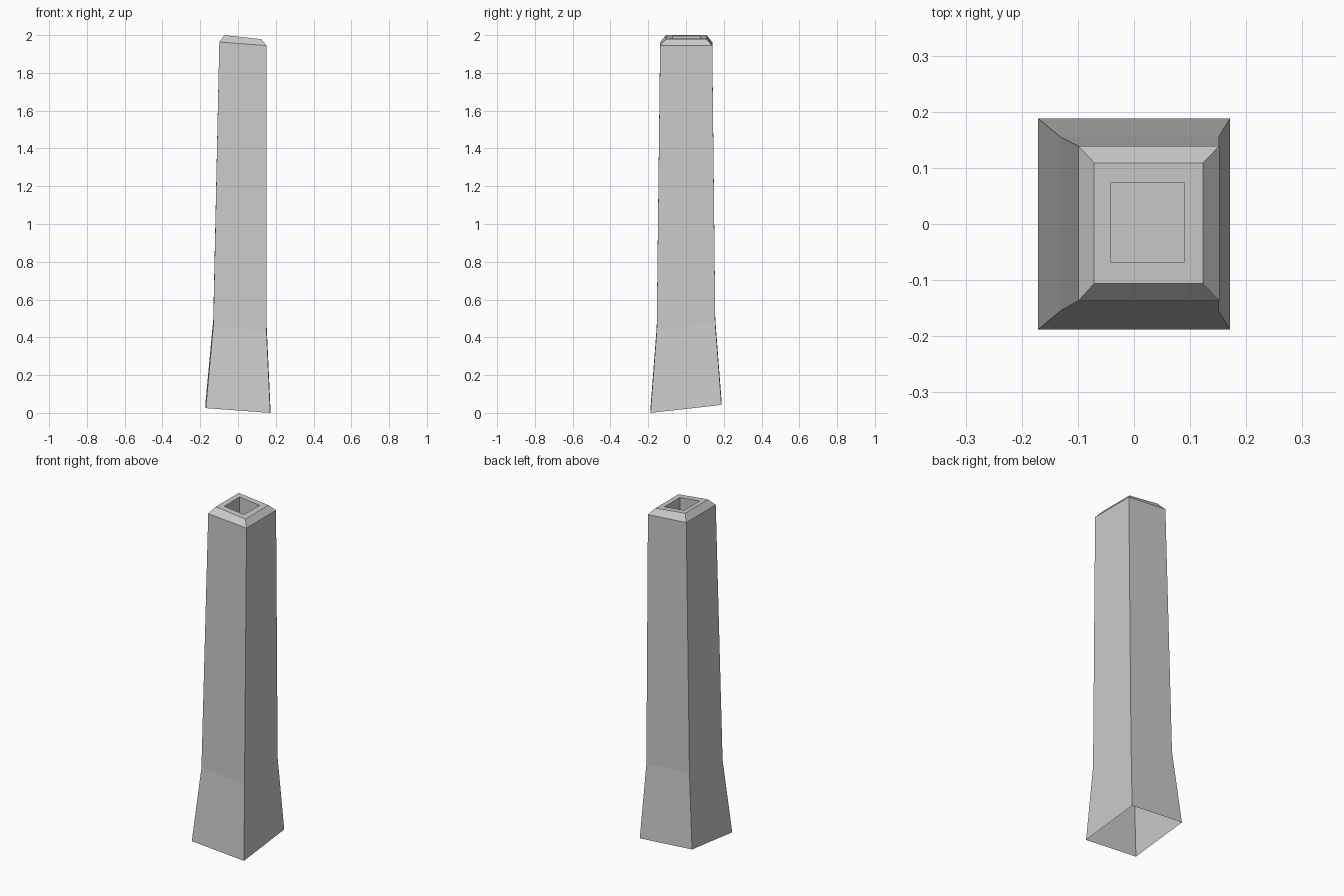
import bpy, bmesh

if "Cube" in bpy.data.objects:
    bpy.data.objects.remove(bpy.data.objects["Cube"])

# Each level: x range, y range, centre height, slope along x, slope along y
LEVELS = [
    (-0.171, 0.171, -0.188, 0.188, 0.038, -0.074, 0.112),   # slanted foot
    (-0.131, 0.151, -0.155, 0.155, 0.466, -0.070, 0.125),   # flare bend
    (-0.099, 0.152, -0.137, 0.139, 1.956, -0.075, 0.0),     # shoulder
    (-0.071, 0.123, -0.106, 0.109, 1.992, -0.110, 0.0),     # top rim
    (-0.041, 0.089, -0.069, 0.074, 1.992, -0.110, 0.0),     # pocket mouth
    (-0.041, 0.089, -0.069, 0.074, 1.792, -0.110, 0.0),     # pocket floor
]


def ring(bm, x0, x1, y0, y1, z, sx, sy):
    return [bm.verts.new((x, y, z + sx * x + sy * y))
            for x, y in ((x0, y0), (x1, y0), (x1, y1), (x0, y1))]


# Hollow flared post, open underneath, with a square pocket in its top
bm = bmesh.new()
rings = [ring(bm, *level) for level in LEVELS]
for low, high in zip(rings, rings[1:]):
    for i in range(4):
        j = (i + 1) % 4
        bm.faces.new((low[i], low[j], high[j], high[i]))
bm.faces.new(rings[-1])

# Stand it on the ground
lowest = min(v.co.z for v in bm.verts)
bmesh.ops.translate(bm, vec=(0, 0, -lowest), verts=rings[0])

mesh = bpy.data.meshes.new("post")
bm.to_mesh(mesh)
bm.free()
post = bpy.data.objects.new("post", mesh)
bpy.context.collection.objects.link(post)
